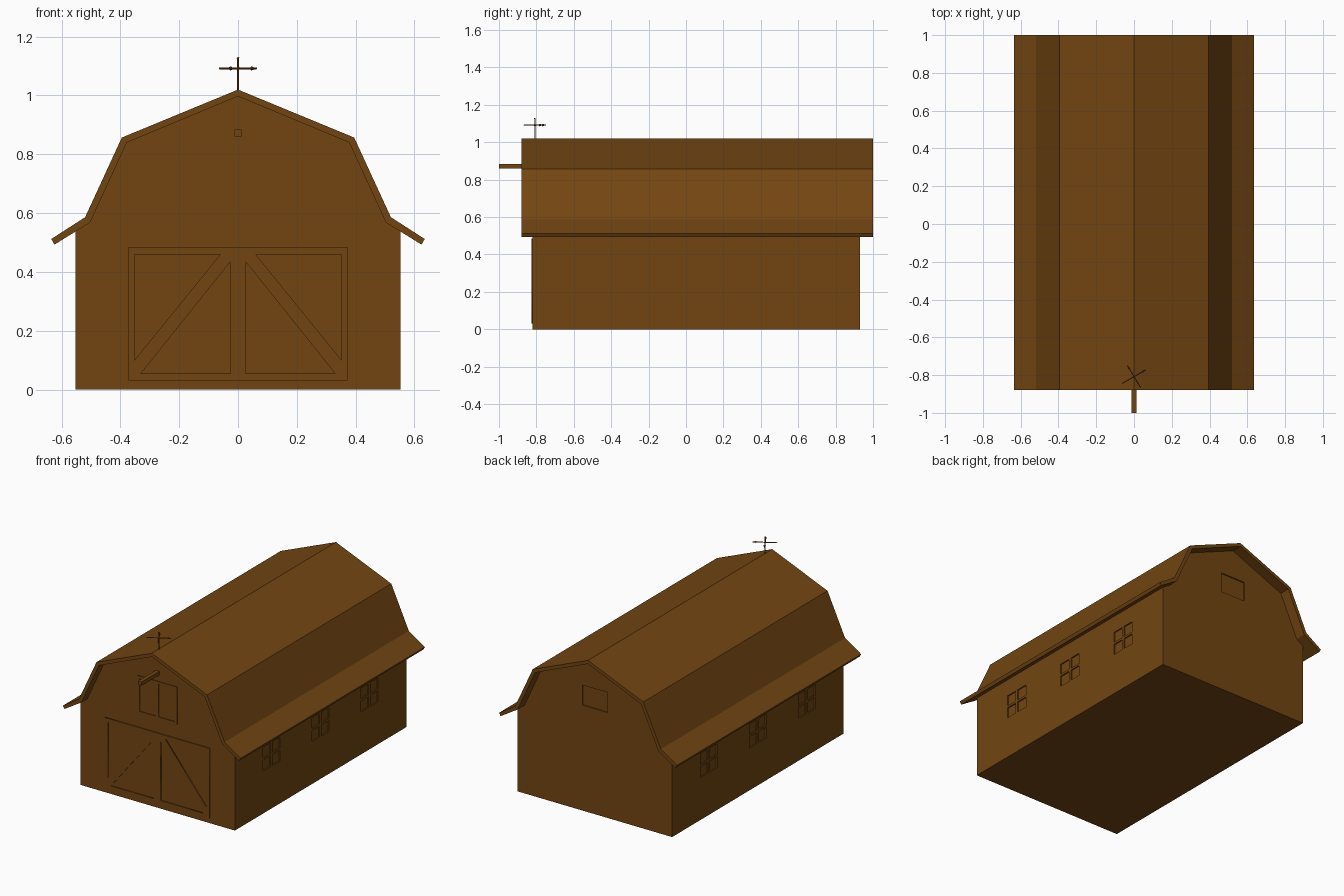
import bpy, bmesh
from math import radians, pi
from mathutils import Matrix, Vector

if "Cube" in bpy.data.objects:
    bpy.data.objects.remove(bpy.data.objects["Cube"])

wood = bpy.data.materials.new("brown_wood")
wood.diffuse_color = (0.17, 0.06, 0.006, 1)
wood.use_nodes = True
wood.node_tree.nodes["Principled BSDF"].inputs["Base Color"].default_value = wood.diffuse_color


def finish(name, bm):
    bmesh.ops.recalc_face_normals(bm, faces=bm.faces)
    me = bpy.data.meshes.new(name)
    bm.to_mesh(me)
    bm.free()
    me.materials.append(wood)
    ob = bpy.data.objects.new(name, me)
    bpy.context.collection.objects.link(ob)
    return ob


def mirrored(half):
    """Right half of an x-z outline (starting on x = 0) plus its mirror image."""
    return [(-x, z) for x, z in reversed(half) if x > 0] + half


def extrude_outline(name, pts, y0, y1):
    bm = bmesh.new()
    face = bm.faces.new([bm.verts.new((x, y0, z)) for x, z in pts])
    new = bmesh.ops.extrude_face_region(bm, geom=[face])["geom"]
    bmesh.ops.translate(bm, vec=(0, y1 - y0, 0),
                        verts=[v for v in new if isinstance(v, bmesh.types.BMVert)])
    return finish(name, bm)


def add_box(bm, centre, size):
    bmesh.ops.create_cube(bm, size=1, matrix=Matrix.Translation(centre)
                          @ Matrix.Diagonal((*size, 1)))


def add_rod(bm, a, b, r1, r2=None, sides=8):
    a, b = Vector(a), Vector(b)
    rot = (b - a).to_track_quat('Z', 'Y').to_matrix().to_4x4()
    bmesh.ops.create_cone(bm, cap_ends=True, segments=sides, radius1=r1,
                          radius2=r1 if r2 is None else r2, depth=(b - a).length,
                          matrix=Matrix.Translation((a + b) / 2) @ rot)


def panel(name, loops, y, depth):
    """Flat board in the x-z plane: first loop is the outline, the rest are holes."""
    cu = bpy.data.curves.new(name, 'CURVE')
    cu.dimensions, cu.fill_mode, cu.extrude = '2D', 'BOTH', depth
    for loop in loops:
        sp = cu.splines.new('POLY')
        sp.points.add(len(loop) - 1)
        for p, (x, z) in zip(sp.points, loop):
            p.co = (x, z, 0, 1)
        sp.use_cyclic_u = True
    cu.materials.append(wood)
    ob = bpy.data.objects.new(name, cu)
    bpy.context.collection.objects.link(ob)
    ob.location.y = y
    ob.rotation_euler.x = radians(90)
    bpy.ops.object.select_all(action='DESELECT')
    ob.select_set(True)
    bpy.context.view_layer.objects.active = ob
    bpy.ops.object.convert(target='MESH')
    return ob


def rect(x0, x1, z0, z1):
    return [(x0, z0), (x1, z0), (x1, z1), (x0, z1)]


def flip(loop):
    return [(-x, z) for x, z in loop]


# Gambrel roof shell
outer = [(0, 1.02), (0.395, 0.857), (0.52, 0.586), (0.635, 0.512)]
inner = [(0, 0.997), (0.378, 0.84), (0.503, 0.568), (0.624, 0.493)]
extrude_outline("roof", mirrored(outer) + mirrored(inner)[::-1], -0.88, 1.0)

# Barn walls, closed up to the underside of the roof
wall_half = inner[:3] + [(0.552, 0.538), (0.552, 0)]
walls = extrude_outline("walls", mirrored(wall_half), -0.82, 0.93)

# Shallow recesses: three four-pane windows per side and one back window
bm = bmesh.new()
for side in (-1, 1):
    for yc in (-0.445, 0.055, 0.555):
        for dy in (-0.048, 0.048):
            for z in (0.308, 0.392):
                add_box(bm, (side * 0.567, yc + dy, z), (0.046, 0.076, 0.07))
add_box(bm, (0, 0.945, 0.745), (0.18, 0.046, 0.13))
cutter = finish("window_cutter", bm)
cutter.hide_render = True
cutter.hide_set(True)
cut = walls.modifiers.new("windows", 'BOOLEAN')
cut.operation, cut.solver, cut.object = 'DIFFERENCE', 'EXACT', cutter

# Double front door with braced triangular panels
low = [(-0.33, 0.055), (-0.026, 0.055), (-0.026, 0.435)]
high = [(-0.352, 0.1), (-0.06, 0.46), (-0.352, 0.46)]
panel("front_door", [rect(-0.373, 0.373, 0.03, 0.485), low, high, flip(low), flip(high)],
      -0.82, 0.006)

# Hayloft door
pane = rect(-0.127, -0.01, 0.59, 0.803)
panel("hayloft_door", [rect(-0.142, 0.142, 0.575, 0.818), pane, flip(pane)], -0.82, 0.004)

# Hoist beam
bm = bmesh.new()
add_box(bm, (0, -0.9, 0.872), (0.025, 0.2, 0.024))
finish("hoist_beam", bm)

# Weather vane: mast, crossed arms, pointer tips
bm = bmesh.new()
hub = Vector((0, -0.808, 1.092))
add_rod(bm, hub - Vector((0, 0, 0.09)), hub + Vector((0, 0, 0.036)), 0.003)
for deg, reach in ((30, 0.073), (121, 0.068)):
    d = Matrix.Rotation(radians(deg), 3, 'Z') @ Vector((1, 0, 0))
    add_rod(bm, hub - d * reach, hub + d * reach, 0.0028)
    add_rod(bm, hub + d * (reach - 0.02), hub + d * reach, 0.007, 0)
bmesh.ops.create_icosphere(bm, subdivisions=1, radius=0.007, matrix=Matrix.Translation(hub))
bmesh.ops.create_icosphere(bm, subdivisions=1, radius=0.005,
                           matrix=Matrix.Translation(hub + Vector((0, 0, 0.034))))
finish("weather_vane", bm)
